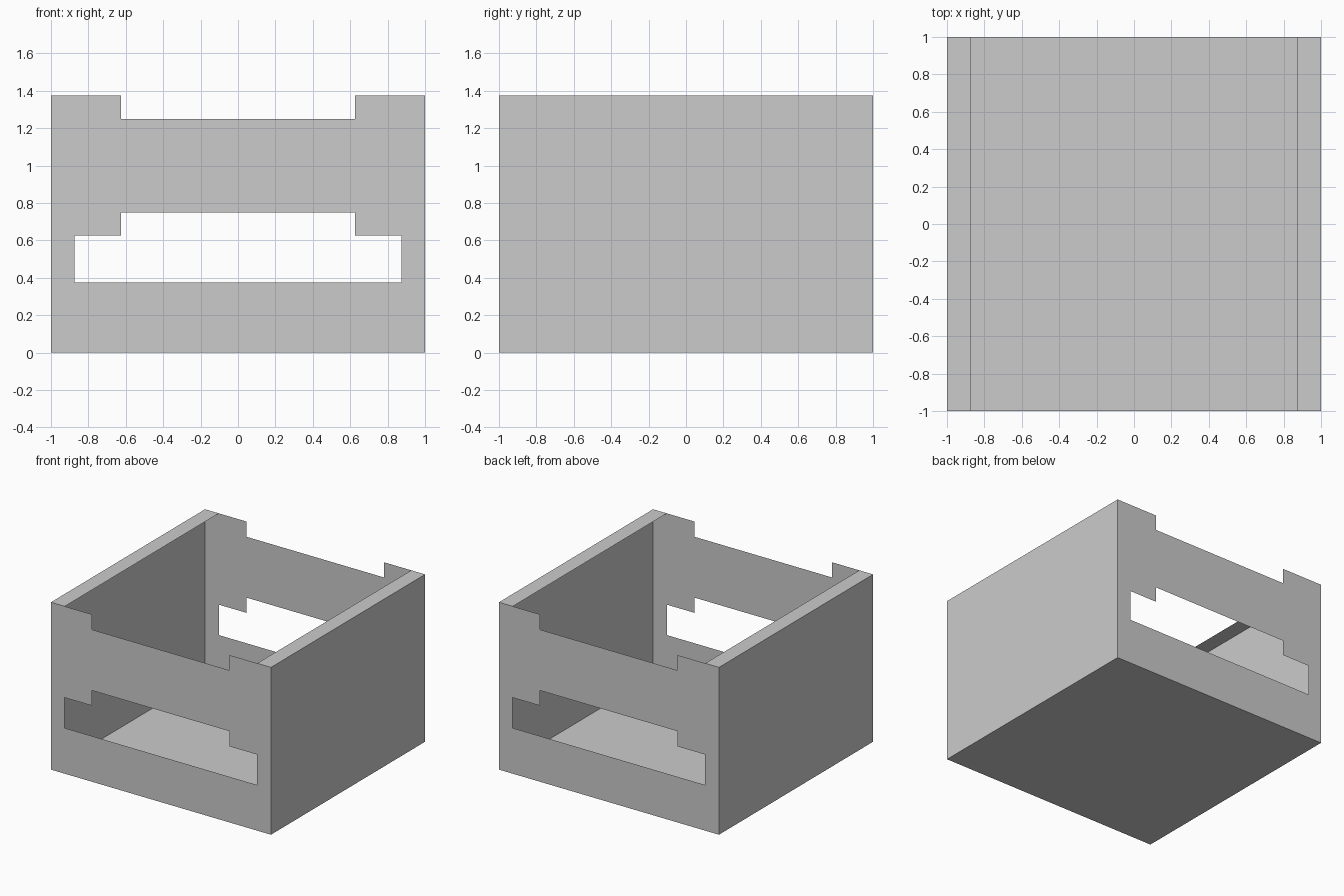
import bpy

if "Cube" in bpy.data.objects:
    bpy.data.objects.remove(bpy.data.objects["Cube"])

TOP, LIP = 1.375, 0.125


def sheet(name, us, vs, place, skip=(), flip=False):
    """Flat single-sided sheet on a u/v grid, leaving out the skipped cells."""
    nu = len(us)
    verts = [place(u, v) for v in vs for u in us]
    faces = []
    for r in range(len(vs) - 1):
        for c in range(nu - 1):
            if (c, r) in skip:
                continue
            a = r * nu + c
            quad = (a, a + 1, a + nu + 1, a + nu)
            faces.append(quad[::-1] if flip else quad)
    mesh = bpy.data.meshes.new(name)
    mesh.from_pydata(verts, [], faces)
    used = {i for f in faces for i in f}
    assert len(used) == len(verts)
    obj = bpy.data.objects.new(name, mesh)
    bpy.context.collection.objects.link(obj)
    return obj


# Floor, facing down
sheet("floor", [-1, 1], [-1, 1], lambda x, y: (x, y, 0), flip=True)

# End panels with a stepped hand slot and a notched top edge
cols = [-1, -0.875, -0.625, 0.625, 0.875, 1]
rows = [0, 0.375, 0.625, 0.75, 1.25, TOP]
openings = {(1, 1), (2, 1), (3, 1), (2, 2), (2, 4)}
for name, y in (("front_panel", -1), ("back_panel", 1)):
    sheet(name, cols, rows, lambda x, z: (x, y, z), openings, flip=y > 0)

# Side walls and the flat lips along their top edges
for side, s in (("left", -1), ("right", 1)):
    sheet(side + "_wall", [-1, 1], [0, TOP], lambda y, z: (s, y, z), flip=s < 0)
    sheet(side + "_lip", sorted([s, s * (1 - LIP)]), [-1, 1], lambda x, y: (x, y, TOP))
